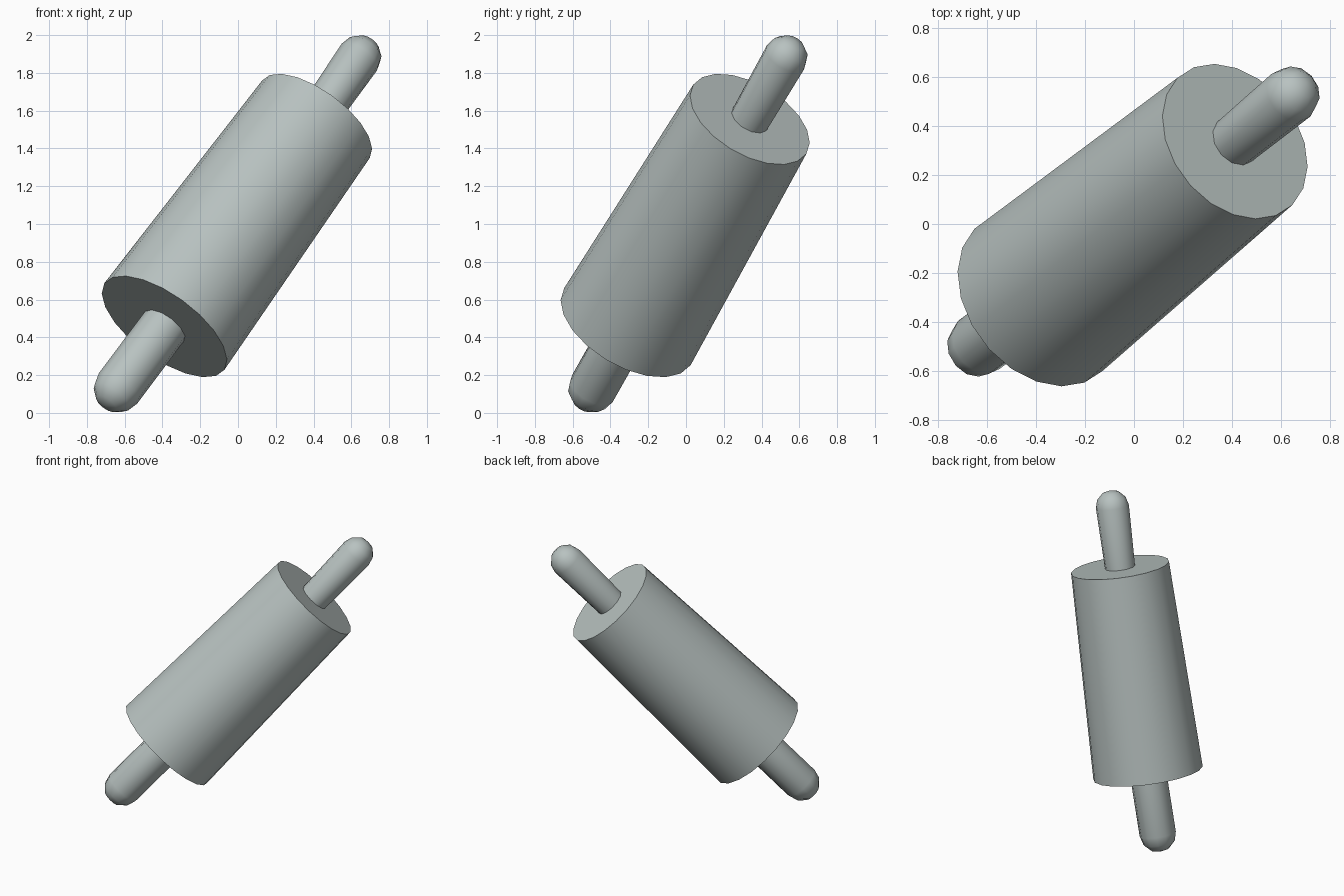
import bpy, bmesh, math
from mathutils import Vector

if "Cube" in bpy.data.objects:
    bpy.data.objects.remove(bpy.data.objects["Cube"])

# One flat colour for the whole pin
mat = bpy.data.materials.new("pale grey green")
mat.diffuse_color = (0.48, 0.54, 0.53, 1)
mat.use_nodes = True
mat.node_tree.nodes["Principled BSDF"].inputs["Base Color"].default_value = mat.diffuse_color

# Key points along the tilted axis
low_tip = Vector((-0.635, -0.495, 0.13))
low_cap = Vector((-0.39, -0.31, 0.457))
top_cap = Vector((0.413, 0.338, 1.555))
top_tip = Vector((0.642, 0.527, 1.883))


def lathe(name, start, end, profile, sides):
    """Revolve (distance, radius) pairs about the line from start to end."""
    axis = (end - start).normalized()
    u = axis.orthogonal().normalized()
    v = axis.cross(u)
    bm = bmesh.new()
    rings = []
    for d, r in profile:
        c = start + axis * d
        if r == 0:
            rings.append([bm.verts.new(c)])
        else:
            rings.append([bm.verts.new(c + r * (u * math.cos(a) + v * math.sin(a)))
                          for a in (math.tau * i / sides for i in range(sides))])
    for a, b in zip(rings, rings[1:]):
        for i in range(sides):
            j = (i + 1) % sides
            if len(b) == 1:
                bm.faces.new((a[i], a[j], b[0]))
            else:
                bm.faces.new((a[i], a[j], b[j], b[i]))
    for ring in (rings[0], rings[-1]):
        if len(ring) > 1:
            bm.faces.new(ring)
    bmesh.ops.recalc_face_normals(bm, faces=bm.faces)
    me = bpy.data.meshes.new(name)
    bm.to_mesh(me)
    bm.free()
    me.materials.append(mat)
    ob = bpy.data.objects.new(name, me)
    bpy.context.collection.objects.link(ob)
    bpy.context.view_layer.objects.active = ob
    ob.select_set(True)
    bpy.ops.object.shade_smooth_by_angle(angle=math.radians(45))
    ob.select_set(False)
    return ob


def handle(name, cap, tip, base_r, tip_r):
    """Rod sunk slightly in the barrel, ending in a faceted dome."""
    n = (tip - cap).length
    dome = [(n + tip_r * math.sin(a), tip_r * math.cos(a))
            for a in (math.radians(d) for d in (0, 30, 60))]
    lathe(name, cap, tip, [(-0.02, base_r)] + dome + [(n + tip_r, 0)], 12)


# Barrel, slightly wider at its low end
lathe("barrel", low_cap, top_cap,
      [(0, 0.392), ((top_cap - low_cap).length, 0.351)], 20)

# Handles at both ends
handle("lower_handle", low_cap, low_tip, 0.13, 0.13)
handle("upper_handle", top_cap, top_tip, 0.107, 0.118)
